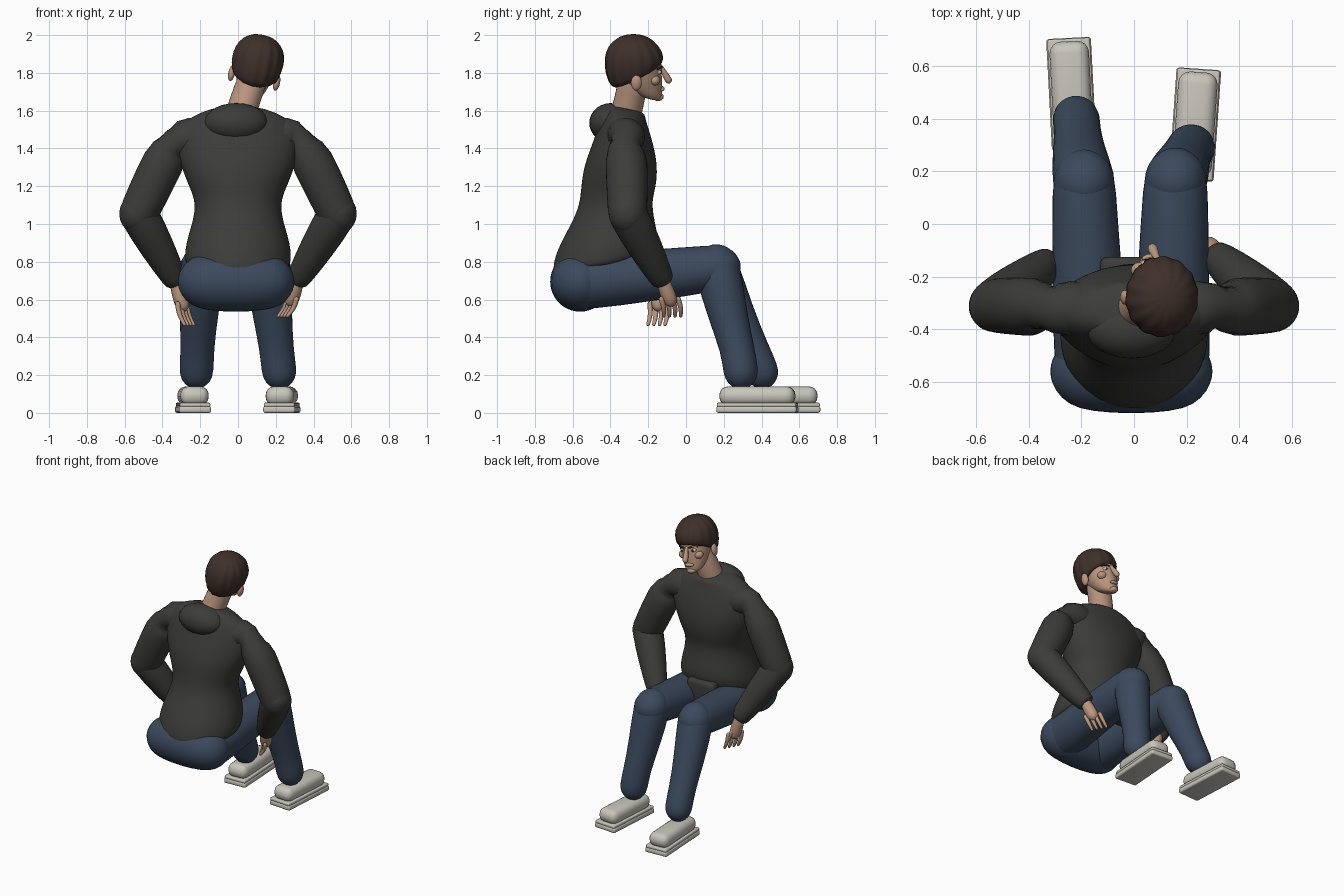
import bpy, bmesh
from math import sin, cos, pi, radians
from mathutils import Vector, Matrix

if "Cube" in bpy.data.objects:
    bpy.data.objects.remove(bpy.data.objects["Cube"])


def material(name, rgb):
    m = bpy.data.materials.new(name)
    m.diffuse_color = (*rgb, 1)
    m.use_nodes = True
    m.node_tree.nodes["Principled BSDF"].inputs["Base Color"].default_value = m.diffuse_color
    return m


JACKET = material("charcoal cloth", (0.045, 0.045, 0.043))
JEANS = material("blue denim", (0.045, 0.068, 0.11))
SKIN = material("skin", (0.50, 0.31, 0.22))
HAIR = material("brown hair", (0.05, 0.03, 0.023))
SHOE = material("off white", (0.58, 0.56, 0.50))
WHITE = material("eye white", (0.8, 0.8, 0.78))


def finish(name, bm, mat, matrix=None, subdiv=0):
    bmesh.ops.recalc_face_normals(bm, faces=bm.faces)
    if matrix:
        bm.transform(matrix)
    for f in bm.faces:
        f.smooth = True
    me = bpy.data.meshes.new(name)
    bm.to_mesh(me)
    bm.free()
    me.materials.append(mat)
    ob = bpy.data.objects.new(name, me)
    bpy.context.collection.objects.link(ob)
    if subdiv:
        ob.modifiers.new("smooth", 'SUBSURF').levels = subdiv
        ob.modifiers["smooth"].render_levels = subdiv
    return ob


def skin_rings(name, rings, mat, n=16, ripple=0, waves=0, matrix=None, subdiv=2):
    """Loft through rings given as (centre, half axis u, half axis v)."""
    bm = bmesh.new()
    loops = []
    for c, u, v in rings:
        loop = []
        for i in range(n):
            a = 2 * pi * i / n
            k = 1 + ripple * sin(waves * a)
            loop.append(bm.verts.new(c + (u * cos(a) + v * sin(a)) * k))
        loops.append(loop)
    for a, b in zip(loops, loops[1:]):
        for i in range(n):
            j = (i + 1) % n
            bm.faces.new((a[i], a[j], b[j], b[i]))
    bm.faces.new(loops[0])
    bm.faces.new(loops[-1])
    return finish(name, bm, mat, matrix, subdiv)


def body(name, table, mat, x=0, **kw):
    """Loft of tilted ellipses: (y back, z back, y front, z front, half width)."""
    rings = []
    for yb, zb, yf, zf, hw in table:
        b, f = Vector((x, yb, zb)), Vector((x, yf, zf))
        rings.append(((b + f) / 2, Vector((hw, 0, 0)), (f - b) / 2))
    return skin_rings(name, rings, mat, **kw)


def tube(name, pts, mat, caps=(1, 1), n=14, matrix=None, subdiv=1):
    """Tapered limb through (x, y, z, radius) with rounded ends."""
    P = [Vector(p[:3]) for p in pts]
    R = [p[3] for p in pts]
    T = [(P[min(i + 1, len(P) - 1)] - P[max(i - 1, 0)]).normalized() for i in range(len(P))]
    full = [(P[0] - T[0] * R[0] * caps[0] * cos(a), R[0] * sin(a), T[0]) for a in (0.12, 0.5, 1.0)]
    full += list(zip(P, R, T))
    full += [(P[-1] + T[-1] * R[-1] * caps[1] * cos(a), R[-1] * sin(a), T[-1]) for a in (1.0, 0.5, 0.12)]
    rings = []
    for c, r, t in full:
        ref = Vector((1, 0, 0)) if abs(t.x) < 0.8 else Vector((0, 1, 0))
        u = t.cross(ref).normalized()
        rings.append((c, u * r, t.cross(u) * r))
    return skin_rings(name, rings, mat, n=n, matrix=matrix, subdiv=subdiv)


def ball(name, loc, rad, mat, matrix=None):
    bm = bmesh.new()
    bmesh.ops.create_uvsphere(bm, u_segments=24, v_segments=14, radius=1)
    bm.transform(Matrix.Translation(loc) @ Matrix.Diagonal((*rad, 1)))
    return finish(name, bm, mat, matrix)


def block(name, loc, size, bevel, mat, yaw=0):
    bm = bmesh.new()
    bmesh.ops.create_cube(bm, size=1)
    bm.transform(Matrix.Diagonal((*size, 1)))
    bmesh.ops.bevel(bm, geom=bm.edges[:], offset=bevel, segments=4, profile=0.5, affect='EDGES')
    return finish(name, bm, mat, Matrix.Translation(loc) @ Matrix.Rotation(yaw, 4, 'Z'))


# Jacket torso, hood and lap flap
body("jacket_torso", [
    (-0.68, 0.725, -0.20, 0.81, 0.26), (-0.715, 0.745, -0.16, 0.84, 0.287),
    (-0.69, 0.86, -0.14, 0.92, 0.283), (-0.61, 1.00, -0.165, 1.02, 0.243),
    (-0.565, 1.10, -0.18, 1.12, 0.225), (-0.557, 1.20, -0.155, 1.20, 0.262),
    (-0.545, 1.30, -0.148, 1.30, 0.305), (-0.50, 1.42, -0.165, 1.40, 0.33),
    (-0.46, 1.53, -0.195, 1.50, 0.32), (-0.43, 1.59, -0.215, 1.56, 0.24),
    (-0.41, 1.64, -0.22, 1.60, 0.11)], JACKET, n=20)
ball("hood", (-0.01, -0.40, 1.535), (0.17, 0.112, 0.105), JACKET)
block("lap_flap", (-0.02, -0.17, 0.79), (0.22, 0.09, 0.2), 0.03, JACKET)

# Seat of the trousers
tube("trouser_seat", [(-0.165, -0.56, 0.695, 0.155), (-0.01, -0.56, 0.695, 0.165),
                      (0.145, -0.56, 0.695, 0.155)], JEANS, n=20)

# Legs: hip, mid thigh, knee, mid shin, calf, ankle
LEGS = {
    "right": [(0.14, -0.54, 0.695, 0.155), (0.15, -0.2, 0.725, 0.137), (0.158, 0.165, 0.768, 0.127),
              (0.182, 0.22, 0.52, 0.106), (0.205, 0.275, 0.33, 0.09), (0.218, 0.29, 0.22, 0.096)],
    "left": [(-0.155, -0.54, 0.695, 0.155), (-0.18, -0.2, 0.725, 0.132), (-0.19, 0.16, 0.765, 0.125),
             (-0.208, 0.26, 0.52, 0.104), (-0.215, 0.355, 0.33, 0.088), (-0.22, 0.40, 0.22, 0.094)]}
for side, p in LEGS.items():
    tube(side + "_thigh", p[:3], JEANS, n=18)
    tube(side + "_shin", p[2:], JEANS, n=18)

# Shoes with double soles
for side, x, y, yaw in (("right", 0.232, 0.378, -4), ("left", -0.238, 0.495, 3)):
    a = radians(yaw)
    block(side + "_shoe_upper", (x, y, 0.09), (0.15, 0.40, 0.10), 0.045, SHOE, a)
    block(side + "_shoe_welt", (x, y, 0.043), (0.162, 0.42, 0.022), 0.008, SHOE, a)
    block(side + "_shoe_sole", (x, y, 0.018), (0.17, 0.425, 0.036), 0.012, SHOE, a)

# Arms and hands
ARMS = (("right", 1, Vector((0.315, -0.125, 0.705)), Vector((0.285, -0.085, 0.60)), Vector((-0.045, 0.012, -0.085))),
        ("left", -1, Vector((-0.33, -0.15, 0.70)), Vector((-0.295, -0.145, 0.575)), Vector((0.035, -0.01, -0.105))))
for side, s, wrist, palm, reach in ARMS:
    elbow = (s * 0.527, -0.31, 1.055, 0.108)
    tube(side + "_upper_arm", [(s * 0.18, -0.32, 1.46, 0.10), (s * 0.31, -0.32, 1.468, 0.115),
                               (s * 0.36, -0.318, 1.40, 0.117), (s * 0.43, -0.312, 1.26, 0.112), elbow], JACKET, n=18)
    mid = Vector(elbow[:3]).lerp(wrist, 0.5)
    tube(side + "_forearm", [elbow, (*mid, 0.094), (*wrist, 0.066)], JACKET, caps=(1, 0.3), n=18)
    tube(side + "_palm", [(*wrist, 0.036), (*wrist.lerp(palm, 0.6), 0.042), (*palm, 0.04)], SKIN)
    for i in range(4):
        root = palm + Vector((s * (0.024 - 0.016 * i), -0.045 + 0.03 * i, 0.0))
        bend = root + reach * 0.55 + Vector((s * 0.012, 0.008, 0))
        tube(f"{side}_finger_{i + 1}", [(*root, 0.016), (*bend, 0.014), (*(root + reach), 0.011)], SKIN, n=8)
    t = wrist.lerp(palm, 0.5)
    tube(side + "_thumb", [(*t, 0.018), (*(t + Vector((-s * 0.03, 0.04, -0.05))), 0.015),
                           (*(t + Vector((-s * 0.04, 0.045, -0.10))), 0.012)], SKIN, n=8)

# Neck
tube("neck", [(0.01, -0.325, 1.56, 0.086), (0.035, -0.30, 1.65, 0.082), (0.075, -0.28, 1.76, 0.082)], SKIN)

# Head, tilted sideways; local face direction is +y
H = Matrix.Translation((0.10, -0.27, 1.842)) @ Matrix.Rotation(radians(4), 4, 'Z') @ Matrix.Rotation(radians(12), 4, 'Y')
body("face", [
    (0.04, -0.170, 0.125, -0.195, 0.035), (0.00, -0.150, 0.150, -0.182, 0.065),
    (-0.05, -0.11, 0.148, -0.12, 0.086), (-0.09, -0.05, 0.146, -0.06, 0.101),
    (-0.11, 0.02, 0.142, 0.01, 0.108), (-0.11, 0.08, 0.12, 0.08, 0.10),
    (-0.07, 0.13, 0.08, 0.13, 0.07)], SKIN, matrix=H)
body("hair", [
    (-0.09, -0.115, 0.10, 0.01, 0.10), (-0.125, -0.125, 0.135, 0.00, 0.120),
    (-0.155, -0.05, 0.148, 0.03, 0.136), (-0.163, 0.03, 0.145, 0.065, 0.139),
    (-0.145, 0.10, 0.12, 0.11, 0.122), (-0.095, 0.147, 0.07, 0.15, 0.078),
    (-0.04, 0.162, 0.02, 0.163, 0.03)], HAIR, n=64, ripple=0.02, waves=14, matrix=H, subdiv=1)
tube("nose", [(0, 0.138, -0.01, 0.012), (0, 0.16, -0.05, 0.017), (0, 0.178, -0.08, 0.021)], SKIN, matrix=H, n=10)
ball("lips", (0, 0.143, -0.128), (0.034, 0.016, 0.013), SKIN, H)
ball("chin", (0, 0.125, -0.172), (0.035, 0.03, 0.022), SKIN, H)
for side, s in (("right", 1), ("left", -1)):
    ball(side + "_ear", (s * 0.122, 0.0, -0.07), (0.018, 0.028, 0.043), SKIN, H)
    ball(side + "_cheek", (s * 0.058, 0.10, -0.07), (0.034, 0.03, 0.028), SKIN, H)
    ball(side + "_eye", (s * 0.042, 0.122, -0.03), (0.019, 0.016, 0.012), WHITE, H)
    ball(side + "_pupil", (s * 0.042, 0.135, -0.03), (0.008, 0.006, 0.008), HAIR, H)
    tube(side + "_brow", [(s * 0.02, 0.140, -0.008, 0.006), (s * 0.045, 0.134, -0.002, 0.007),
                          (s * 0.07, 0.115, -0.008, 0.005)], HAIR, matrix=H, n=8)
